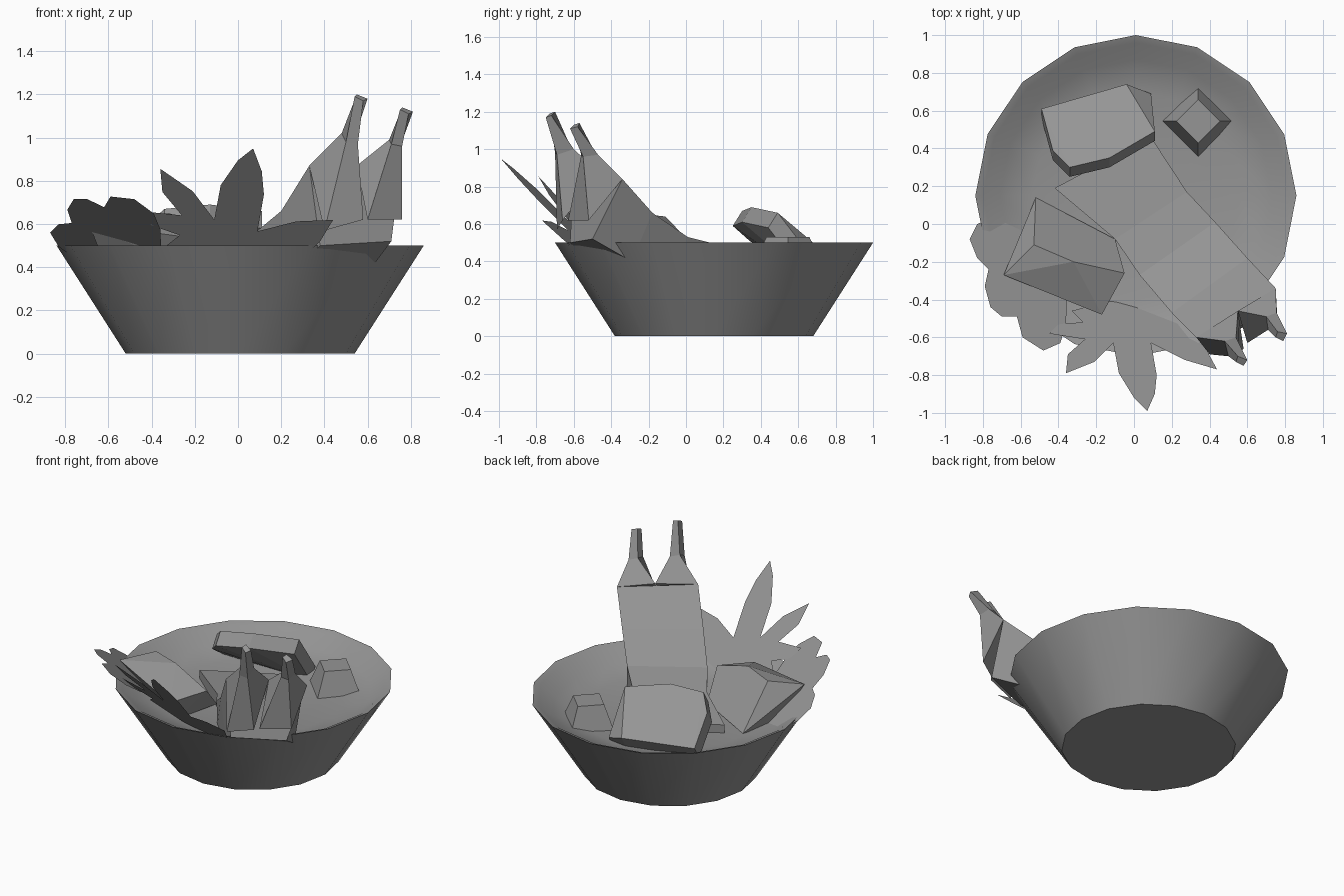
import bpy
import bmesh
from math import cos, sin, tau
from mathutils import Vector

old_cube = bpy.data.objects.get("Cube")
if old_cube:
    bpy.data.objects.remove(old_cube)

# One plain grey covers everything
grey = bpy.data.materials.new("plain_grey")
grey.use_nodes = True
grey.diffuse_color = (0.3, 0.3, 0.3, 1)
shader = next(n for n in grey.node_tree.nodes if n.type == "BSDF_PRINCIPLED")
shader.inputs["Base Color"].default_value = grey.diffuse_color


def finish(name, bm, fix_normals=True):
    if fix_normals:
        bmesh.ops.recalc_face_normals(bm, faces=bm.faces)
    mesh = bpy.data.meshes.new(name)
    bm.to_mesh(mesh)
    bm.free()
    mesh.materials.append(grey)
    obj = bpy.data.objects.new(name, mesh)
    bpy.context.collection.objects.link(obj)
    return obj


def loft(name, rings, bm=None):
    """Skin a list of matching rings and cap both ends."""
    bm = bmesh.new()
    loops = [[bm.verts.new(p) for p in ring] for ring in rings]
    for low, high in zip(loops, loops[1:]):
        for i in range(len(low)):
            j = (i + 1) % len(low)
            bm.faces.new((low[i], low[j], high[j], high[i]))
    bm.faces.new(loops[0])
    bm.faces.new(loops[-1])
    return finish(name, bm)


def chunk(name, points):
    """Convex faceted lump around a few corner points."""
    bm = bmesh.new()
    for p in points:
        bm.verts.new(p)
    result = bmesh.ops.convex_hull(bm, input=bm.verts)
    loose = [v for v in result["geom_interior"] if isinstance(v, bmesh.types.BMVert)]
    bmesh.ops.delete(bm, geom=loose, context="VERTS")
    bmesh.ops.dissolve_limit(bm, angle_limit=0.12, verts=bm.verts, edges=bm.edges)
    return finish(name, bm)


def leaf(name, outline, origin, slope):
    """Flat leaf cut from a tilted plane."""
    bm = bmesh.new()
    ox, oy, oz = origin
    verts = [bm.verts.new((x, y, oz + slope[0] * (x - ox) + slope[1] * (y - oy)))
             for x, y in outline]
    face = bm.faces.new(verts)
    face.normal_update()
    if face.normal.z < 0:
        face.normal_flip()
    bmesh.ops.triangulate(bm, faces=bm.faces)
    return finish(name, bm, False)


# Bowl: sixteen sides, sloping rim and shallow inside
SIDES = 16
profile = [(0.53, 0), (0.85, 0.5), (0.81, 0.485), (0.72, 0.42), (0.55, 0.38), (0.2, 0.37)]
bowl = loft("bowl", [[(0.01 + r * cos(tau * i / SIDES), 0.15 + r * sin(tau * i / SIDES), z)
                      for i in range(SIDES)] for r, z in profile])
bpy.context.view_layer.objects.active = bowl
bowl.select_set(True)
bpy.ops.object.shade_smooth_by_angle()
bowl.select_set(False)

# Curved rib slab: rings run top left, top right, lower right, lower left
shoulder_left = (0.33, -0.6, 0.87)
shoulder_right = (0.75, -0.34, 0.84)
valley = (0.55, -0.46, 0.87)
loft("rib_body", [
    [(-0.42, 0.19, 0.43), (0.09, 0.46, 0.43), (0.09, 0.46, 0.36), (-0.42, 0.19, 0.36)],
    [(-0.1, -0.08, 0.46), (0.28, 0.17, 0.49), (0.28, 0.17, 0.36), (-0.1, -0.08, 0.36)],
    [(0.03, -0.27, 0.52), (0.43, 0.01, 0.53), (0.45, -0.02, 0.36), (0.05, -0.29, 0.36)],
    [(0.2, -0.47, 0.66), (0.6, -0.18, 0.66), (0.62, -0.29, 0.4), (0.27, -0.51, 0.4)],
    [shoulder_left, shoulder_right, (0.71, -0.5, 0.52), (0.38, -0.62, 0.5)],
])

# Two tapering bones
loft("left_bone", [
    [valley, shoulder_right, (0.76, -0.52, 0.62), (0.6, -0.63, 0.62)],
    [(0.7, -0.49, 0.99), (0.755, -0.47, 0.97), (0.76, -0.55, 0.96), (0.71, -0.56, 0.97)],
    [(0.76, -0.57, 1.14), (0.81, -0.58, 1.12), (0.79, -0.62, 1.11), (0.75, -0.6, 1.13)],
])
loft("right_bone", [
    [shoulder_left, valley, (0.58, -0.66, 0.62), (0.4, -0.69, 0.57)],
    [(0.48, -0.62, 1.02), (0.54, -0.6, 1.0), (0.555, -0.69, 0.97), (0.5, -0.7, 0.98)],
    [(0.55, -0.7, 1.2), (0.6, -0.72, 1.18), (0.58, -0.75, 1.17), (0.54, -0.73, 1.19)],
])

# Tilted slice leaning at the back: upper corners plus the same corners dropped
slice_top = [(-0.34, 0.3, 0.67), (-0.13, 0.35, 0.69), (0.11, 0.49, 0.66), (0.09, 0.69, 0.4),
             (-0.04, 0.74, 0.45), (-0.49, 0.61, 0.45), (-0.43, 0.39, 0.59)]
drop = Vector((0, -0.05, -0.08))
chunk("back_slice", slice_top + [Vector(p) + drop for p in slice_top])

# Large faceted chunk at the front right
chunk("large_chunk", [
    (-0.52, 0.14, 0.38), (-0.53, -0.11, 0.64), (-0.69, -0.27, 0.6), (-0.32, -0.2, 0.65),
    (-0.05, -0.26, 0.56), (-0.1, -0.08, 0.39), (-0.17, -0.48, 0.53),
    (-0.6, -0.12, 0.37), (-0.2, -0.36, 0.37),
])

# Small tapered block
block_rings = [[(0.34 + r * cos(tau * k / 4), 0.545 + r * sin(tau * k / 4), z)
                for k in range(4)] for r, z in ((0.19, 0.37), (0.115, 0.53))]
loft("small_block", block_rings)

# Pointed leaf with spreading lobes
leaf("pointed_leaf", [
    (0.07, -0.99), (0, -0.92), (-0.08, -0.79), (-0.11, -0.63), (-0.21, -0.73),
    (-0.36, -0.79), (-0.35, -0.69), (-0.26, -0.61), (-0.45, -0.58), (-0.4, -0.53),
    (-0.27, -0.52), (-0.33, -0.46), (-0.15, -0.41), (0.12, -0.42), (0.22, -0.47),
    (0.32, -0.59), (0.38, -0.66), (0.44, -0.77), (0.27, -0.72), (0.09, -0.63),
    (0.12, -0.8), (0.11, -0.9),
], (0, -0.62, 0.58), (-0.27, -1.05))

# Rounded leaf with scalloped lobes
leaf("rounded_leaf", [
    (-0.35, -0.2), (-0.63, 0), (-0.75, 0.03), (-0.83, 0), (-0.87, -0.08),
    (-0.83, -0.18), (-0.77, -0.24), (-0.79, -0.33), (-0.76, -0.44), (-0.7, -0.49),
    (-0.62, -0.49), (-0.59, -0.6), (-0.48, -0.67), (-0.39, -0.63), (-0.36, -0.53),
], (-0.35, -0.2, 0.38), (-0.48, -0.58))
